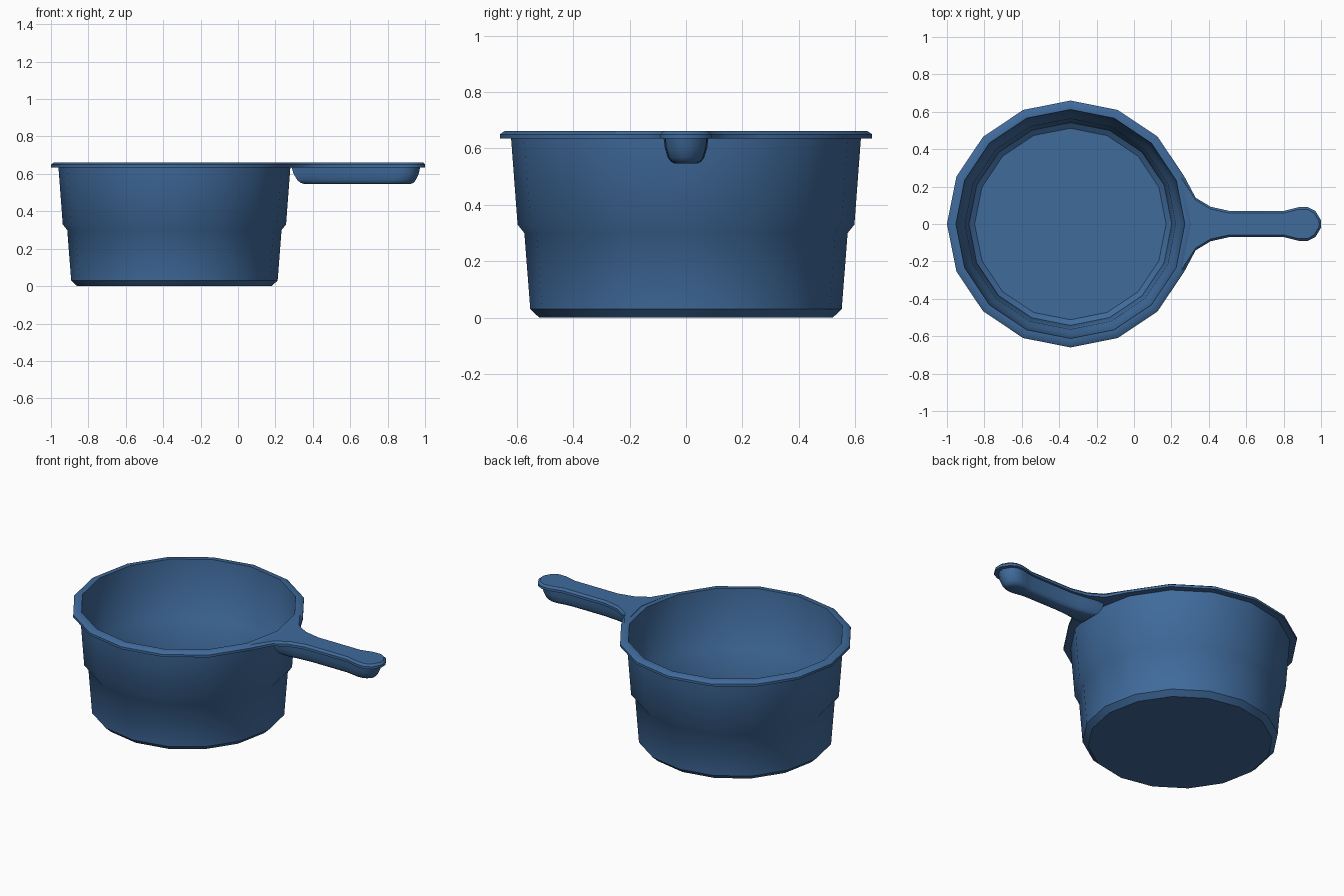
import bpy, bmesh, math
from mathutils import Vector

if "Cube" in bpy.data.objects:
    bpy.data.objects.remove(bpy.data.objects["Cube"])

CX = -0.34      # pot axis
SIDES = 16

mat = bpy.data.materials.new("blue plastic")
mat.diffuse_color = (0.050, 0.145, 0.330, 1)
mat.use_nodes = True
mat.node_tree.nodes["Principled BSDF"].inputs["Base Color"].default_value = mat.diffuse_color


def finish(bm, name, angle):
    bmesh.ops.recalc_face_normals(bm, faces=bm.faces)
    mesh = bpy.data.meshes.new(name)
    bm.to_mesh(mesh)
    bm.free()
    ob = bpy.data.objects.new(name, mesh)
    bpy.context.collection.objects.link(ob)
    mesh.materials.append(mat)
    bpy.ops.object.select_all(action='DESELECT')
    ob.select_set(True)
    bpy.context.view_layer.objects.active = ob
    bpy.ops.object.shade_smooth_by_angle(angle=math.radians(angle))
    return ob


def loft(bm, loops, caps=True):
    """Skin a stack of closed loops with equal point counts."""
    rings = [[bm.verts.new(p) for p in loop] for loop in loops]
    n = len(rings[0])
    for a, b in zip(rings, rings[1:]):
        for i in range(n):
            j = (i + 1) % n
            bm.faces.new((a[i], a[j], b[j], b[i]))
    if caps:
        bm.faces.new(rings[0])
        bm.faces.new(rings[-1])


def circle(r, z):
    return [(CX + r * math.cos(2 * math.pi * i / SIDES),
             r * math.sin(2 * math.pi * i / SIDES), z) for i in range(SIDES)]


def mirrored(half):
    """Close a half outline (y >= 0) by mirroring it across y = 0."""
    return half + [(x, -y) for x, y in reversed(half) if y > 0]


# Pot: stepped tapered wall, flanged rim and thin inner wall
profile = [(0.52, 0.0), (0.552, 0.03), (0.573, 0.30), (0.597, 0.33),
           (0.62, 0.635), (0.66, 0.635), (0.66, 0.65), (0.642, 0.662),
           (0.612, 0.662), (0.587, 0.335), (0.563, 0.305), (0.542, 0.035),
           (0.512, 0.012)]
bm = bmesh.new()
loft(bm, [circle(r, z) for r, z in profile])
finish(bm, "pot", 35)

# Handle plate: flat flange flaring out of the rim to a rounded knob
edge = [(0.33, 0.14), (0.41, 0.092), (0.51, 0.07), (0.80, 0.07),
        (0.84, 0.08), (0.88, 0.09), (0.93, 0.09), (0.97, 0.07), (1.0, 0.02)]
rim = [(CX + 0.645, 0.0)]
root_low = (CX + 0.66 * math.cos(math.pi / 8), 0.66 * math.sin(math.pi / 8))
root_top = (CX + 0.642 * math.cos(math.pi / 8), 0.642 * math.sin(math.pi / 8))


def inset(x, y, d):
    return (x - d * max(0.0, (x - 0.93) / 0.07), y - d * (0.3 if y < 0.03 else 1))


low = mirrored(rim + [root_low] + edge)
top = mirrored(rim + [root_top] + [inset(x, y, 0.012) for x, y in edge])
bm = bmesh.new()
loft(bm, [[(x, y, z) for x, y in o]
          for o, z in ((low, 0.635), (low, 0.65), (top, 0.662))])
finish(bm, "handle_plate", 35)

# Handle grip: rounded ridge under the plate, narrowing towards its base
grip = [(0.285, 0.080), (0.34, 0.080), (0.42, 0.066), (0.51, 0.056),
        (0.79, 0.056), (0.84, 0.066), (0.88, 0.076), (0.92, 0.074),
        (0.95, 0.058), (0.975, 0.018)]
levels = [(0.64, 0.0, 0.0), (0.60, 0.004, 0.012), (0.567, 0.012, 0.032),
          (0.552, 0.021, 0.05), (0.546, 0.032, 0.07)]
bm = bmesh.new()
loops = []
for z, dy, dx in levels:
    s = (0.69 - 1.75 * dx) / 0.69
    half = [(0.285 + dx + (x - 0.285) * s, y * (1 - dy / 0.062)) for x, y in grip]
    loops.append([(x, y, z) for x, y in mirrored(half)])
loft(bm, loops)
finish(bm, "handle_grip", 50)
